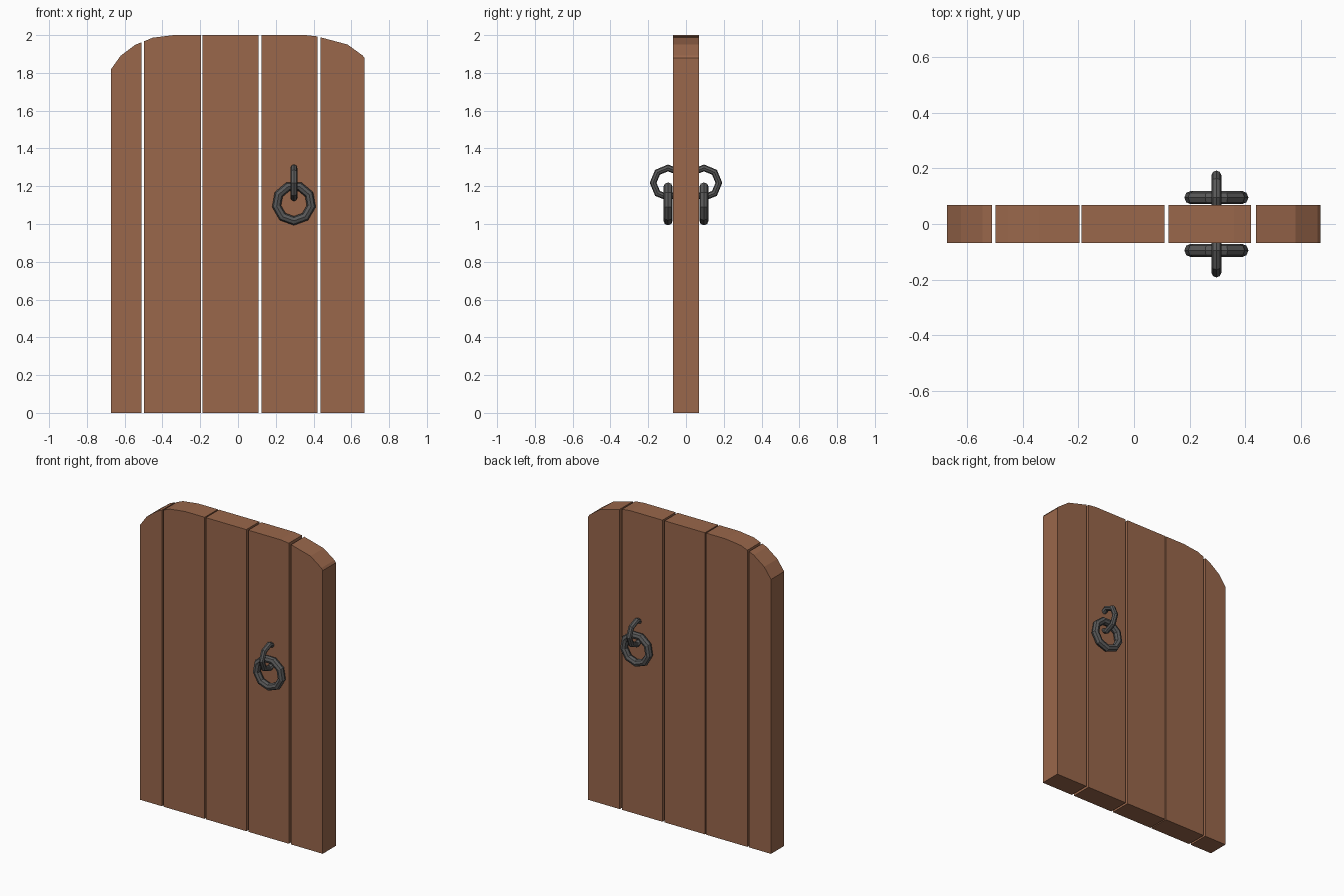
import bpy, bmesh, math
from mathutils import Vector

if "Cube" in bpy.data.objects:
    bpy.data.objects.remove(bpy.data.objects["Cube"])


def material(name, rgb):
    m = bpy.data.materials.new(name)
    m.diffuse_color = (*rgb, 1)
    m.use_nodes = True
    m.node_tree.nodes["Principled BSDF"].inputs["Base Color"].default_value = m.diffuse_color
    return m


wood = material("brown_wood", (0.32, 0.135, 0.07))
iron = material("dark_iron", (0.1, 0.1, 0.1))
HALF = 0.069  # half the door thickness


def finish(bm, name, mat):
    bmesh.ops.recalc_face_normals(bm, faces=bm.faces)
    me = bpy.data.meshes.new(name)
    bm.to_mesh(me)
    bm.free()
    me.materials.append(mat)
    ob = bpy.data.objects.new(name, me)
    bpy.context.collection.objects.link(ob)


def plank(name, top):
    """Plank whose top edge follows the (x, z) points, left to right."""
    outline = [(top[-1][0], 0), (top[0][0], 0)] + top
    bm = bmesh.new()
    face = bm.faces.new([bm.verts.new((x, -HALF, z)) for x, z in outline])
    out = bmesh.ops.extrude_face_region(bm, geom=[face])
    moved = [g for g in out["geom"] if isinstance(g, bmesh.types.BMVert)]
    bmesh.ops.translate(bm, verts=moved, vec=(0, 2 * HALF, 0))
    finish(bm, name, wood)


def ring(name, centre, side, major, minor, n, tube=8):
    """Upright low-poly ring; side is its horizontal axis, first vertex at the bottom."""
    c, s, up = Vector(centre), Vector(side), Vector((0, 0, 1))
    axis = s.cross(up)
    bm = bmesh.new()
    loops = []
    for i in range(n):
        a = 2 * math.pi * i / n
        d = s * math.sin(a) - up * math.cos(a)
        loops.append([bm.verts.new(c + d * (major + minor * math.cos(b)) + axis * minor * math.sin(b))
                      for b in (2 * math.pi * j / tube for j in range(tube))])
    for i in range(n):
        p, q = loops[i], loops[(i + 1) % n]
        for j in range(tube):
            k = (j + 1) % tube
            bm.faces.new((p[j], q[j], q[k], p[k]))
    finish(bm, name, iron)


# Door planks with the rounded top corners
tops = [
    [(-0.672, 1.82), (-0.622, 1.89), (-0.545, 1.948), (-0.511, 1.962)],
    [(-0.498, 1.967), (-0.452, 1.986), (-0.34, 2.0), (-0.196, 2.0)],
    [(-0.188, 2.0), (0.109, 2.0)],
    [(0.124, 2.0), (0.36, 2.0), (0.421, 1.993)],
    [(0.438, 1.988), (0.58, 1.95), (0.66, 1.892), (0.67, 1.878)],
]
for i, t in enumerate(tops):
    plank(f"plank_{i + 1}", t)

# Pull ring hanging from a fixed ring, on both faces
for label, sy in (("front", -1), ("back", 1)):
    ring(f"{label}_pull_ring", (0.296, sy * 0.095, 1.11), (1, 0, 0), 0.093, 0.024, 9)
    ring(f"{label}_fixed_ring", (0.296, sy * 0.095, 1.218), (0, sy, 0), 0.079, 0.018, 8)
